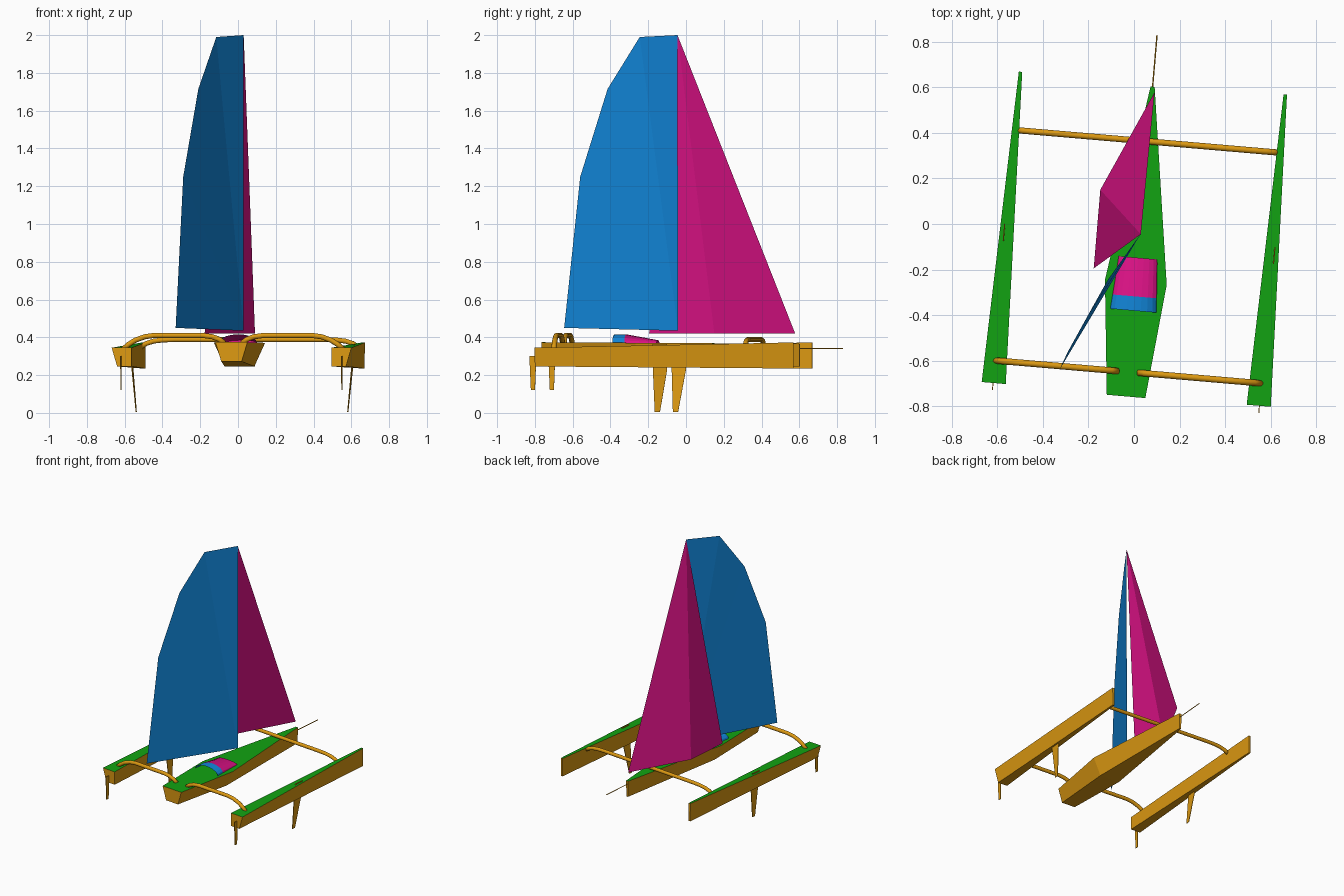
import bpy, bmesh, math
from mathutils import Matrix, Vector

if "Cube" in bpy.data.objects:
    bpy.data.objects.remove(bpy.data.objects["Cube"])


def material(name, rgb):
    m = bpy.data.materials.new(name)
    m.diffuse_color = (*rgb, 1)
    m.use_nodes = True
    m.node_tree.nodes["Principled BSDF"].inputs["Base Color"].default_value = m.diffuse_color
    return m


ORANGE = material("orange_hull", (0.72, 0.32, 0.006))
GREEN = material("green_deck", (0.006, 0.37, 0.006))
BLUE = material("blue", (0.006, 0.24, 0.70))
PINK = material("magenta", (0.72, 0.006, 0.24))

# The boat is built along +y, then turned slightly to its heading
HEADING = Matrix.Translation((0.03, 0, 0)) @ Matrix.Rotation(math.radians(-4.9), 4, 'Z')


def make(name, verts, faces, mats, turn=True, rule=None, smooth=False, solid=True):
    bm = bmesh.new()
    vs = [bm.verts.new(v) for v in verts]
    for f in faces:
        bm.faces.new([vs[i] for i in f])
    if solid:
        bmesh.ops.recalc_face_normals(bm, faces=bm.faces)
    bm.normal_update()
    for f in bm.faces:
        f.smooth = smooth
        if rule:
            f.material_index = rule(f)
    if turn:
        bm.transform(HEADING)
    me = bpy.data.meshes.new(name)
    bm.to_mesh(me)
    bm.free()
    for m in mats:
        me.materials.append(m)
    ob = bpy.data.objects.new(name, me)
    bpy.context.collection.objects.link(ob)
    return ob


def loft(name, rings, mats, **kw):
    """Skin closed rings of equal size and cap both ends."""
    n = len(rings[0])
    verts = [p for r in rings for p in r]
    faces = [(k * n + i, k * n + (i + 1) % n, (k + 1) * n + (i + 1) % n, (k + 1) * n + i)
             for k in range(len(rings) - 1) for i in range(n)]
    faces += [tuple(range(n)), tuple(range(len(verts) - n, len(verts)))]
    return make(name, verts, faces, mats, **kw)


def deck_rule(f):
    return 1 if f.normal.z > 0.9 else 0


def tube(name, path, radius, sides=10):
    """Round tube along a path lying in a plane of constant y."""
    pts = [Vector(p) for p in path]
    rings = []
    for i, p in enumerate(pts):
        t = (pts[min(i + 1, len(pts) - 1)] - pts[max(i - 1, 0)]).normalized()
        u = Vector((0, 1, 0))
        v = t.cross(u)
        rings.append([p + radius * (math.cos(a) * u + math.sin(a) * v)
                      for a in (2 * math.pi * j / sides for j in range(sides))])
    return loft(name, rings, [ORANGE], smooth=True)


# Main hull: y, deck half width, bottom half width, deck z, bottom z
stations = [(-0.76, 0.085, 0.054, 0.374, 0.272),
            (-0.257, 0.136, 0.079, 0.371, 0.246),
            (0.605, 0.009, 0.007, 0.366, 0.245)]
loft("main_hull", [[(-t, y, zt), (-b, y, zb), (b, y, zb), (t, y, zt)]
                   for y, t, b, zt, zb in stations], [ORANGE, GREEN], rule=deck_rule)

# Outer hulls with their boards, rudders and rear beams, mirrored
for side, s in (("left", -1), ("right", 1)):
    ends = [(-0.751, 0.531, 0.637, 0.531, 0.608, 0.345, 0.246),
            (0.621, 0.576, 0.591, 0.576, 0.589, 0.373, 0.235)]
    loft(side + "_outer_hull",
         [[(s * ti, y, zt), (s * bi, y, zb), (s * bo, y, zb), (s * to, y, zt)]
          for y, ti, to, bi, bo, zt, zb in ends], [ORANGE, GREEN], rule=deck_rule)

    def blade(name, rows):
        loft(name, [[(s * (x - 0.002), a, z), (s * (x + 0.002), a, z),
                     (s * (x + 0.002), b, z), (s * (x - 0.002), b, z)]
                    for x, a, b, z in rows], [ORANGE])

    blade(side + "_daggerboard", [(0.596, -0.126, -0.05, 0.366),
                                  (0.583, -0.126, -0.05, 0.23),
                                  (0.562, -0.118, -0.09, 0.005)])
    blade(side + "_rudder", [(0.587, -0.782, -0.745, 0.30),
                             (0.587, -0.774, -0.752, 0.122)])
    arch = [(0.046, 0.37), (0.075, 0.39), (0.11, 0.403), (0.16, 0.41), (0.42, 0.41),
            (0.47, 0.403), (0.52, 0.385), (0.555, 0.363), (0.588, 0.335)]
    tube(side + "_rear_beam", [(s * x, -0.652, z) for x, z in arch], 0.014)

# Front beam bends down onto both outer hulls
half = [(0.40, 0.388), (0.46, 0.386), (0.51, 0.38), (0.55, 0.367), (0.578, 0.348)]
tube("front_beam", [(-x, 0.364, z) for x, z in reversed(half)]
     + [(x, 0.364, z) for x, z in half], 0.0135)

# Bowsprit
loft("bowsprit", [[(0.003 * math.cos(a), y, 0.34 + 0.003 * math.sin(a))
                   for a in (math.pi * j / 3 for j in range(6))]
                  for y in (0.59, 0.834)], [ORANGE])

# Cabin: arched shell, open at the back, blue band at the rear
N = 10
cabin = [(-0.382, 0.103, 0.046), (-0.319, 0.098, 0.047), (-0.149, 0.086, 0.016)]
verts = [(-w * math.cos(math.pi * i / N), y, 0.369 + h * math.sin(math.pi * i / N))
         for y, w, h in cabin for i in range(N + 1)]
faces = [(k * (N + 1) + i, (k + 1) * (N + 1) + i, (k + 1) * (N + 1) + i + 1, k * (N + 1) + i + 1)
         for k in range(2) for i in range(N)]
faces.append(tuple(reversed(range(2 * (N + 1), 3 * (N + 1)))))
make("cabin", verts, faces, [PINK, BLUE], solid=False,
     rule=lambda f: 1 if f.calc_center_median().y < -0.32 else 0)

# Mainsail: fan of flat panels from the foot of the luff
make("mainsail", [(0.03, -0.042, 0.435), (-0.33, -0.645, 0.45), (-0.29, -0.56, 1.25),
                  (-0.21, -0.415, 1.715), (-0.115, -0.245, 1.99), (0.03, -0.045, 2.0)],
     [(0, i + 1, i) for i in range(1, 5)], [BLUE], turn=False)

# Jib: two panels meeting at a fold
make("jib", [(0.03, -0.045, 2.0), (0.09, 0.578, 0.42), (-0.148, 0.15, 0.42), (-0.177, -0.195, 0.42)],
     [(0, 1, 2), (0, 2, 3)], [PINK], turn=False)
